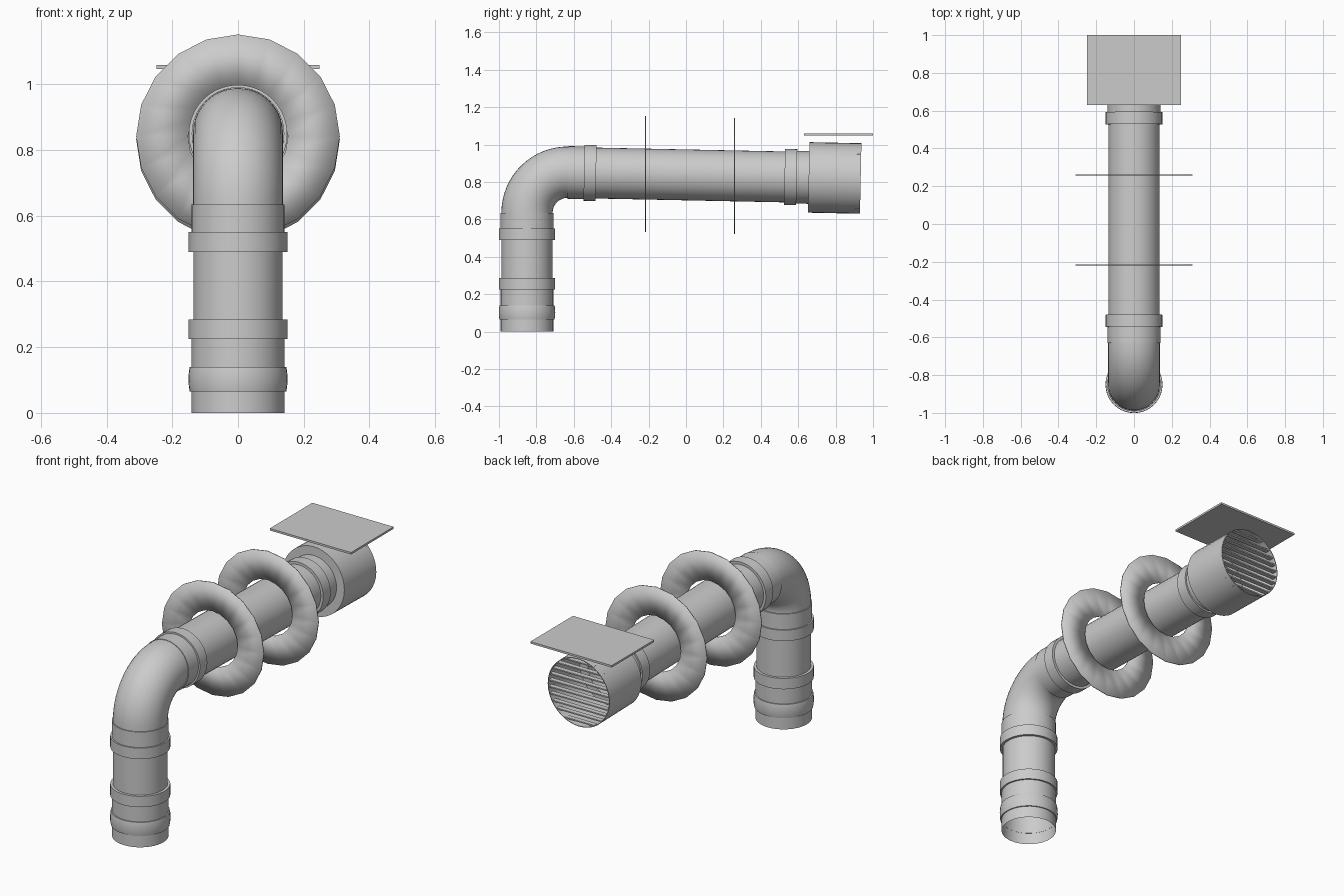
import bpy, bmesh, math
from mathutils import Vector

if "Cube" in bpy.data.objects:
    bpy.data.objects.remove(bpy.data.objects["Cube"])

SLOPE = 0.0205                      # the long pipe falls slightly to the back
TILT = math.atan(SLOPE)
UP = Vector((0, 0, 1))
BACK = Vector((0, math.cos(TILT), -math.sin(TILT)))
AXIS_Y = -0.85                      # upright pipe position


def finish(name, bm, angle=35):
    bmesh.ops.recalc_face_normals(bm, faces=bm.faces)
    me = bpy.data.meshes.new(name)
    bm.to_mesh(me)
    bm.free()
    ob = bpy.data.objects.new(name, me)
    bpy.context.collection.objects.link(ob)
    bpy.ops.object.select_all(action='DESELECT')
    ob.select_set(True)
    bpy.context.view_layer.objects.active = ob
    bpy.ops.object.shade_smooth_by_angle(angle=math.radians(angle))
    return ob


def sweep(name, stations, closed=False, sides=40, angle=35):
    """Skin circles given as (centre, tangent, radius)."""
    bm = bmesh.new()
    rings = []
    for c, t, r in stations:
        u = Vector((1, 0, 0))
        v = t.cross(u)
        rings.append([bm.verts.new(c + u * r * math.sin(2 * math.pi * i / sides)
                                   + v * r * math.cos(2 * math.pi * i / sides))
                      for i in range(sides)])
    pairs = list(zip(rings, rings[1:]))
    if closed:
        pairs.append((rings[-1], rings[0]))
    for a, b in pairs:
        for i in range(sides):
            j = (i + 1) % sides
            bm.faces.new((a[i], a[j], b[j], b[i]))
    return finish(name, bm, angle)


def on_axis(y):
    return Vector((0, y, 0.8375 - SLOPE * y))


def upright(name, profile, closed=False):
    return sweep(name, [(Vector((0, AXIS_Y, z)), UP, r) for z, r in profile], closed)


def lying(name, profile, closed=False):
    return sweep(name, [(on_axis(y), BACK, r) for y, r in profile], closed)


def band(a, b, outer=0.15, inner=0.136):
    return [(a, inner), (a, outer), (b, outer), (b, inner)]


# Upright pipe: base socket, bulged bead, collars
upright("base_socket", [(0, 0.141), (0.285, 0.141)])
bulge = [(0.065, 0.14), (0.065, 0.147), (0.078, 0.1495), (0.1025, 0.151),
         (0.127, 0.1495), (0.14, 0.147), (0.14, 0.14)]
upright("base_bead", bulge, True)
upright("lower_collar", band(0.225, 0.285), True)
upright("upright_pipe", [(0.2, 0.136), (0.56, 0.136)])
upright("upper_collar", band(0.49, 0.55), True)
upright("elbow_lower_sleeve", band(0.55, 0.635, 0.142), True)

# Elbow bend
R = 0.217
arc = []
for k in range(17):
    a = (math.pi / 2 + TILT) * k / 16
    arc.append((Vector((0, AXIS_Y + R - R * math.cos(a), 0.635 + R * math.sin(a))),
                Vector((0, math.sin(a), math.cos(a))), 0.137))
sweep("elbow", arc)

# Long pipe with sleeves and collars
lying("long_pipe", [(-0.635, 0.136), (0.66, 0.136)])
lying("elbow_upper_sleeve", band(-0.63, -0.545, 0.141), True)
lying("front_collar", band(-0.545, -0.481), True)
lying("rear_collar", band(0.527, 0.592), True)
lying("rear_sleeve", band(0.592, 0.656, 0.141), True)

# Outlet drum, open at the back
lying("outlet_drum", [(0.656, 0.136), (0.656, 0.1885), (0.934, 0.1885),
                      (0.934, 0.185), (0.66, 0.185), (0.66, 0.136)], True)


def box(name, centre, size, tilt=0.0):
    bm = bmesh.new()
    bmesh.ops.create_cube(bm, size=1)
    bmesh.ops.scale(bm, vec=size, verts=bm.verts)
    ob = finish(name, bm)
    ob.location = centre
    ob.rotation_euler.x = tilt
    return ob


# Grille slats across the drum opening
for i in range(10):
    h = (i - 4.5) * 0.036
    w = 2 * math.sqrt(0.186 ** 2 - h ** 2)
    box(f"grille_slat_{i + 1}", on_axis(0.916) + UP * h, (w, 0.026, 0.007), -TILT)

# Rain plate above the outlet
box("rain_plate", (0, 0.815, 1.053), (0.495, 0.37, 0.011))

# Two thin wall flanges with fully smoothed shading
FORWARD = Vector((0, 1, 0))
for n, y in (("front", -0.217), ("rear", 0.259)):
    c, d = on_axis(y), FORWARD * 0.0025
    sweep(f"{n}_flange", [(c - d, FORWARD, 0.152), (c - d, FORWARD, 0.31),
                          (c + d, FORWARD, 0.31), (c + d, FORWARD, 0.152)],
          True, sides=20, angle=180)
